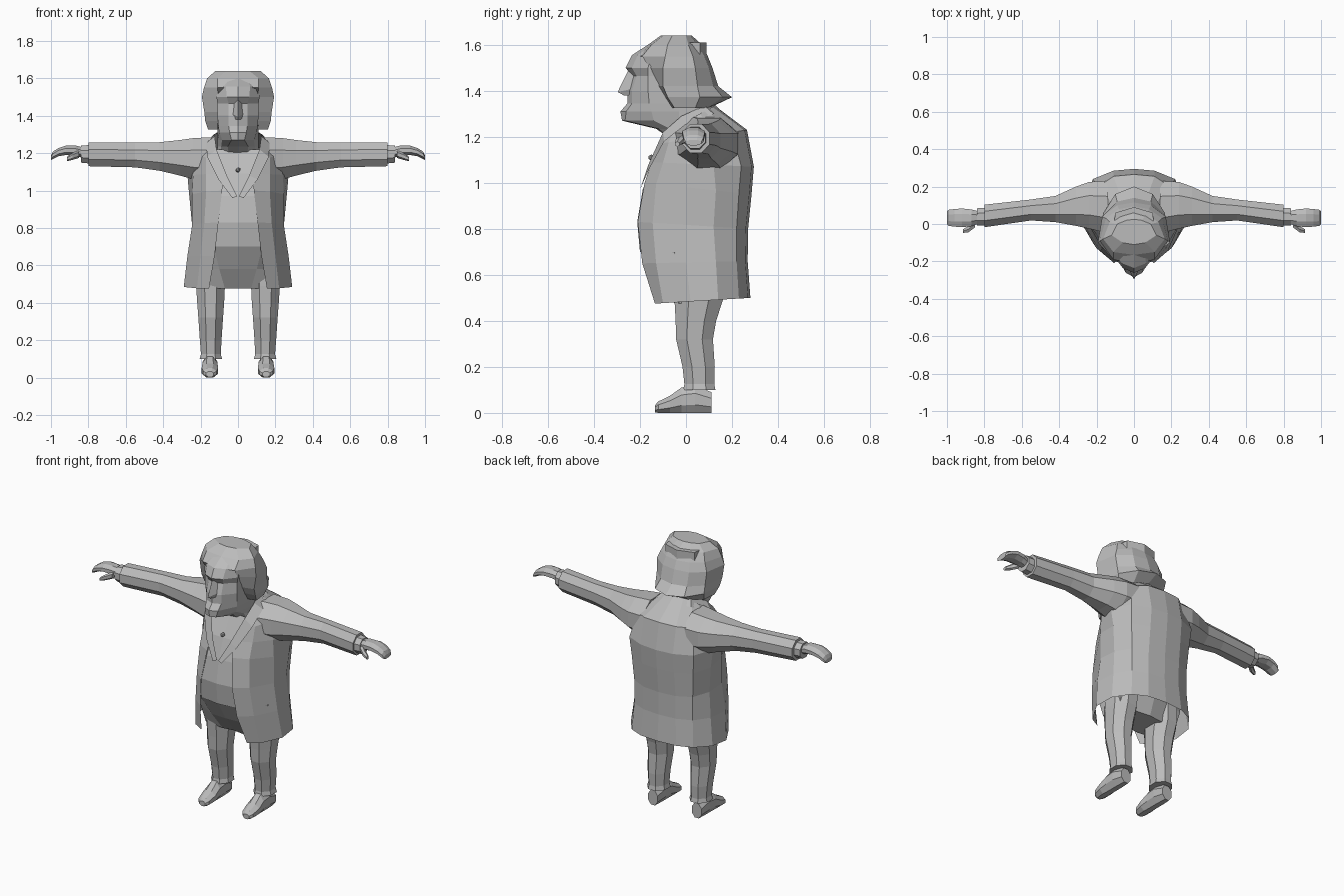
import bpy, bmesh, math
from mathutils import Vector

GREY = bpy.data.materials.new("plain grey")
GREY.diffuse_color = (0.5, 0.5, 0.5, 1)


def loft(name, rings, closed=True, caps=True):
    """Skin a stack of equally long point rings."""
    bm = bmesh.new()
    rows = [[bm.verts.new(p) for p in r] for r in rings]
    n = len(rows[0])
    for a, b in zip(rows, rows[1:]):
        for i in range(n if closed else n - 1):
            j = (i + 1) % n
            bm.faces.new((a[i], a[j], b[j], b[i]))
    if caps and closed:
        bm.faces.new(rows[0][::-1])
        bm.faces.new(rows[-1])
    bmesh.ops.recalc_face_normals(bm, faces=bm.faces)
    me = bpy.data.meshes.new(name)
    bm.to_mesh(me)
    bm.free()
    me.materials.append(GREY)
    ob = bpy.data.objects.new(name, me)
    bpy.context.collection.objects.link(ob)
    return ob


def tube(name, axis, stations, n=8, side=1):
    """Loft of n-gons; station = (t, centre a, centre b, half a, half b)."""
    rings = []
    k = 1 / math.cos(math.pi / n)
    for t, a, b, ra, rb in stations:
        ring = []
        for i in range(n):
            w = 2 * math.pi * (i + 0.5) / n
            u, v = a + ra * k * math.cos(w), b + rb * k * math.sin(w)
            x, y, z = {'x': (t, u, v), 'y': (u, t, v), 'z': (u, v, t)}[axis]
            ring.append((side * x, y, z))
        rings.append(ring)
    return loft(name, rings)


def sym(zf, zb, half, closed=True):
    """Mirror a half outline (front to back); height slopes from zf to zb."""
    y0, y1 = half[0][1], half[-1][1]
    pts = [(x, y, zf + (zb - zf) * (y - y0) / (y1 - y0)) for x, y in half]
    mir = [(-x, y, z) for x, y, z in pts[-2::-1] if x > 1e-6 or not closed]
    return pts + mir


# Coat body, open down the front and at the hem
loft("coat", [sym(zf, zb, h, False) for zf, zb, h in [
    (.475, .50, [(.155, -.135), (.22, -.10), (.29, .02), (.28, .14), (.21, .23), (.12, .27), (0, .28)]),
    (.65, .66, [(.125, -.19), (.20, -.13), (.27, 0), (.26, .13), (.20, .22), (.11, .258), (0, .268)]),
    (.83, .80, [(.105, -.21), (.18, -.145), (.245, 0), (.245, .12), (.20, .22), (.11, .26), (0, .27)]),
    (1.0, .95, [(.085, -.18), (.17, -.13), (.245, 0), (.26, .13), (.21, .23), (.11, .275), (0, .285)]),
    (1.09, 1.07, [(.075, -.15), (.17, -.10), (.24, 0), (.27, .12), (.22, .24), (.11, .285), (0, .295)]),
    (1.17, 1.23, [(.10, -.115), (.17, -.075), (.22, .02), (.22, .13), (.19, .20), (.11, .255), (0, .265)]),
    (1.22, 1.335, [(.12, -.09), (.135, -.05), (.14, 0), (.13, .06), (.10, .09), (.06, .115), (0, .125)])]],
    closed=False)

# Waistcoat and shirt front filling the coat opening
loft("waistcoat", [[(-x, y1, z), (0, y0, z), (x, y1, z)] for z, y0, x, y1 in [
    (.70, -.20, .125, -.178), (.83, -.212, .11, -.20), (.97, -.188, .09, -.178),
    (1.09, -.145, .08, -.143), (1.22, -.075, .125, -.08)]], closed=False)

# Trouser seat
loft("trouser_seat", [sym(z, z, h) for z, h in [
    (.475, [(0, -.04), (.07, -.05), (.20, -.03), (.20, .12), (0, .14)]),
    (.58, [(0, -.12), (.10, -.115), (.23, -.04), (.22, .14), (0, .18)]),
    (.70, [(0, -.195), (.13, -.175), (.24, -.05), (.23, .14), (0, .22)])]])

# Shirt stud
bpy.ops.mesh.primitive_ico_sphere_add(subdivisions=1, radius=.014, location=(0, -.15, 1.11))
stud = bpy.context.object
stud.name = "shirt_stud"
stud.data.materials.append(GREY)

for s, tag in ((1, "left"), (-1, "right")):
    # Lapel running into the collar
    inner = [(.005, -.20, .97), (.06, -.163, 1.08), (.115, -.10, 1.22), (.125, -.02, 1.29),
             (.09, .08, 1.335), (0, .115, 1.35)]
    outer = [(.03, -.205, .96), (.105, -.16, 1.06), (.165, -.095, 1.18), (.17, 0, 1.255),
             (.12, .12, 1.30), (0, .155, 1.31)]
    loft("lapel_" + tag, [[(s * x, y, z) for x, y, z in e] for e in (inner, outer)], closed=False)
    # Sleeve and shirt cuff
    tube("sleeve_" + tag, 'x', [
        (.14, .09, 1.17, .14, .115), (.24, .10, 1.17, .125, .11), (.31, .095, 1.175, .105, .095),
        (.42, .08, 1.182, .07, .076), (.55, .075, 1.19, .056, .066),
        (.80, .043, 1.193, .06, .063)], side=s)
    tube("cuff_" + tag, 'x', [(.78, .04, 1.193, .048, .05), (.84, .038, 1.195, .046, .046)], side=s)
    # Hand with thumb
    tube("hand_" + tag, 'x', [
        (.82, .035, 1.20, .03, .028), (.87, .033, 1.213, .045, .028), (.92, .033, 1.215, .05, .025),
        (.96, .033, 1.205, .047, .022), (.99, .033, 1.188, .043, .02),
        (1.0, .033, 1.175, .035, .012)], side=s)
    tube("thumb_" + tag, 'x', [
        (.85, .0, 1.195, .018, .018), (.885, -.028, 1.182, .016, .016),
        (.915, -.038, 1.168, .01, .01)], n=6, side=s)
    # Trouser leg with flared hem
    tube("trouser_leg_" + tag, 'z', [
        (.10, .145, .058, .06, .07), (.125, .145, .058, .053, .065), (.20, .146, .055, .058, .07),
        (.32, .146, .037, .066, .08), (.40, .146, .043, .072, .088), (.49, .147, .055, .077, .105),
        (.60, .14, .06, .08, .11)], side=s)
    # Shoe
    tube("shoe_" + tag, 'y', [
        (.11, .15, .045, .033, .045), (.04, .15, .06, .04, .06), (-.02, .15, .055, .04, .055),
        (-.07, .15, .037, .044, .037), (-.12, .15, .025, .036, .025),
        (-.135, .15, .018, .02, .015)], side=s)

# Head: neck, jutting chin, mouth, cheeks, brow and forehead
BACK = [(.11, -.03), (.10, .06), (0, .09)]
loft("head", [sym(z, z, [(0, f), (sx, sy), (cx, cy)] + BACK) for z, f, sx, sy, cx, cy in [
    (1.20, -.08, .05, -.075, .09, -.05),
    (1.235, -.13, .055, -.12, .09, -.07),
    (1.27, -.278, .035, -.265, .085, -.14),
    (1.31, -.285, .045, -.26, .10, -.15),
    (1.345, -.255, .05, -.235, .105, -.16),
    (1.40, -.255, .05, -.235, .11, -.165),
    (1.465, -.235, .05, -.215, .11, -.165),
    (1.50, -.262, .06, -.235, .115, -.165),
    (1.555, -.235, .065, -.21, .11, -.15),
    (1.61, -.15, .05, -.13, .09, -.10)]])

# Nose
loft("nose", [[(-w, -.225, z), (0, y, z - d), (w, -.225, z)] for z, w, y, d in [
    (1.49, .015, -.25, 0), (1.41, .035, -.297, .015), (1.38, .03, -.27, 0)]])

# Hair: full sides, swept crown and flicked-out nape
loft("hair", [sym(z, z, h) for z, h in [
    (1.325, [(0, -.01), (.10, -.06), (.16, -.05), (.15, .04), (.08, .09), (0, .10)]),
    (1.372, [(0, -.01), (.10, -.09), (.175, -.08), (.165, .06), (.10, .16), (0, .20)]),
    (1.42, [(0, -.02), (.10, -.12), (.18, -.10), (.165, .05), (.09, .12), (0, .14)]),
    (1.50, [(0, -.05), (.105, -.16), (.193, -.10), (.17, .04), (.09, .10), (0, .115)]),
    (1.55, [(0, -.215), (.11, -.19), (.182, -.09), (.15, .03), (.08, .08), (0, .095)]),
    (1.60, [(0, -.165), (.11, -.15), (.165, -.08), (.13, .01), (.07, .05), (0, .07)]),
    (1.64, [(0, -.11), (.06, -.10), (.12, -.06), (.09, 0), (.04, .02), (0, .025)])]])
